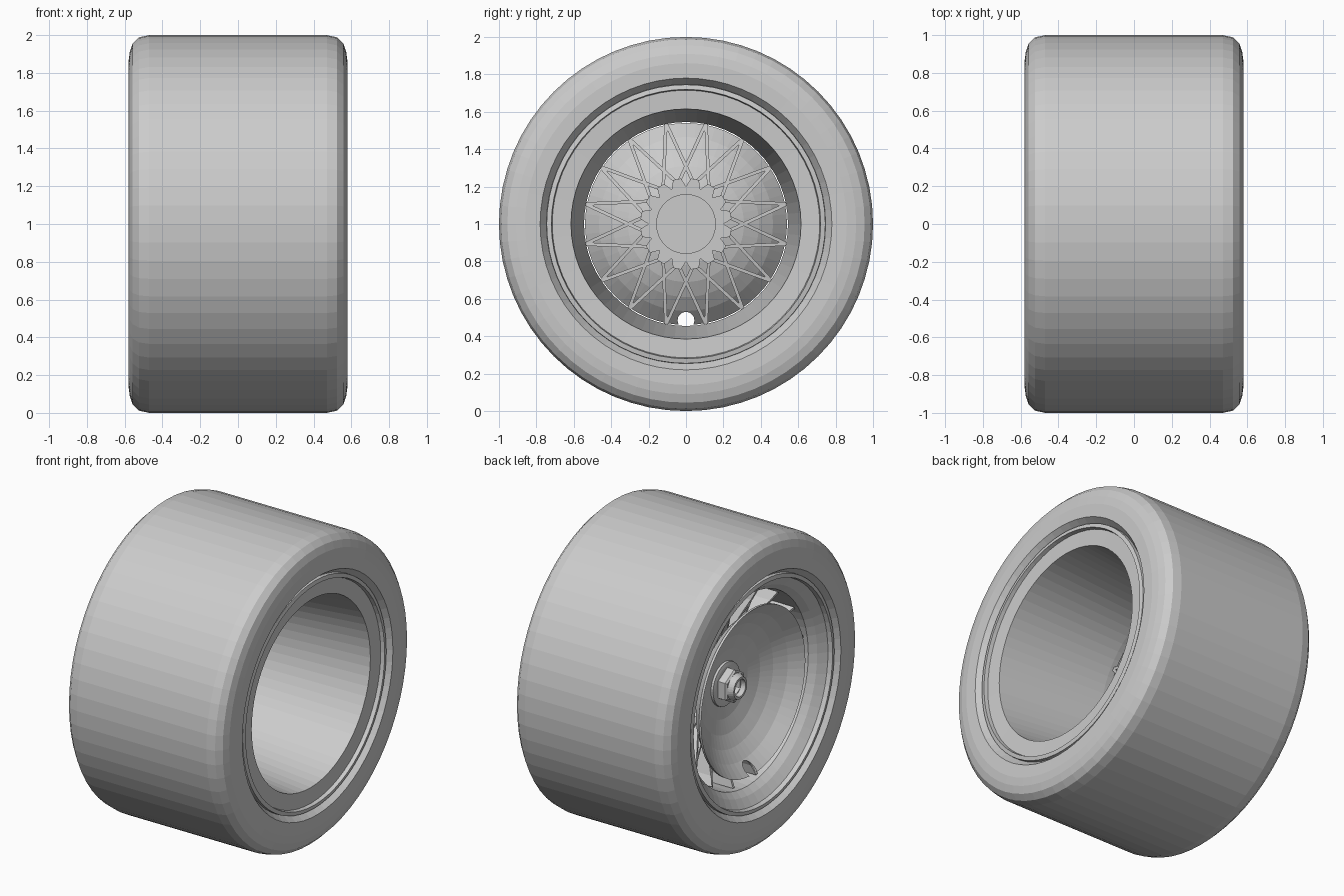
import bpy, bmesh
from math import sin, cos, pi, radians

if "Cube" in bpy.data.objects:
    bpy.data.objects.remove(bpy.data.objects["Cube"])

CZ = 1.0  # axle height


def finish(bm, name):
    bmesh.ops.recalc_face_normals(bm, faces=bm.faces)
    me = bpy.data.meshes.new(name)
    bm.to_mesh(me)
    bm.free()
    ob = bpy.data.objects.new(name, me)
    bpy.context.collection.objects.link(ob)
    return ob


def pt(x, r, a):
    return (x, r * sin(a), CZ + r * cos(a))


def lathe(name, profile, n=64):
    """Spin a closed (x, radius) profile round the x axle."""
    bm = bmesh.new()
    rings = [[bm.verts.new(pt(x, r, 2 * pi * i / n)) for x, r in profile] for i in range(n)]
    m = len(profile)
    for i in range(n):
        a, b = rings[i], rings[(i + 1) % n]
        for j in range(m):
            k = (j + 1) % m
            bm.faces.new((a[j], a[k], b[k], b[j]))
    return finish(bm, name)


def prism(name, outline, x0, x1):
    """Extrude a closed (radius, angle) outline along x."""
    bm = bmesh.new()
    lo = [bm.verts.new(pt(x0, r, a)) for r, a in outline]
    hi = [bm.verts.new(pt(x1, r, a)) for r, a in outline]
    bm.faces.new(lo)
    bm.faces.new(hi)
    n = len(lo)
    for i in range(n):
        j = (i + 1) % n
        bm.faces.new((lo[i], lo[j], hi[j], hi[i]))
    return finish(bm, name)


# Tyre: slick tread, rounded shoulders, stepped bead
half = [(.47, 1.0), (.525, .988), (.558, .955), (.573, .91), (.58, .86), (.578, .78), (.53, .745), (.48, .745)]
lathe("tyre", half + [(-x, r) for x, r in reversed(half)])

# Rim barrel: long tapering inner side, short outer side with a lip
lathe("rim", [(.555, .745), (.56, .72), (.535, .715), (.53, .615), (-.2, .545), (-.24, .545),
              (-.25, .612), (-.45, .625), (-.49, .66), (-.53, .715), (-.56, .72),
              (-.555, .745), (-.48, .75), (.48, .75)])

# Concave outer cover dish
curve = [(-.268, .05), (-.272, .14), (-.285, .22), (-.312, .31), (-.352, .39), (-.405, .465), (-.48, .54)]
cover = lathe("cover_dish", [(x - .008, r) for x, r in curve] + [(x + .008, r) for x, r in reversed(curve)])

# Valve notch at the bottom edge of the dish
notch = prism("notch_cutter", [(.045, 2 * pi * i / 20) for i in range(20)], -.6, -.3)
notch.location.z = -.515
notch.hide_render = True
notch.hide_viewport = True
cut = cover.modifiers.new("notch", 'BOOLEAN')
cut.operation = 'DIFFERENCE'
cut.object = notch
cut.solver = 'EXACT'

# Crossed mesh spokes: each outer node joins the inner nodes on either side
NODES, STEP, W = 16, 2 * pi / 16, .009
bm = bmesh.new()
for k in range(NODES):
    a = (k + .5) * STEP
    for s in (-1, 1):
        b = a + s * STEP
        y0, z0 = .22 * sin(b), .22 * cos(b)
        y1, z1 = .612 * sin(a), .612 * cos(a)
        # pass through the node at the barrel's narrowest radius
        yn, zn = .55 * sin(a), .55 * cos(a)
        d = ((yn - y0) ** 2 + (zn - z0) ** 2) ** .5
        u, v = -(zn - z0) / d * W, (yn - y0) / d * W
        sect = []
        for y, z, xb, xf in ((y0, z0, -.25, -.15), (yn, zn, -.40, -.22), (y1, z1, -.43, -.25)):
            sect.append([bm.verts.new((x, y + e * u, CZ + z + e * v))
                         for x, e in ((xb, -1), (xf, -1), (xf, 1), (xb, 1))])
        bm.faces.new(sect[0])
        bm.faces.new(sect[2])
        for p, q in zip(sect, sect[1:]):
            for i in range(4):
                j = (i + 1) % 4
                bm.faces.new((p[i], p[j], q[j], q[i]))
finish(bm, "mesh_spokes")

# Toothed hub with a round cap on the inner side
star = []
for k in range(NODES):
    a = (k + .5) * STEP
    star += [(.245, a - radians(5)), (.245, a + radians(5)), (.2, a + STEP / 2)]
prism("hub", star, -.255, -.14)
prism("hub_cap", [(.16, 2 * pi * i / 48) for i in range(48)], -.2, -.13)

# Centre-lock nut: washer, hexagon and hollow tip
lathe("nut_washer", [(-.26, .05), (-.26, .145), (-.295, .14), (-.3, .12), (-.3, .05)], 48)
lathe("nut_hex", [(-.29, .055), (-.29, .11), (-.35, .11), (-.36, .098), (-.36, .055)], 6)
lathe("nut_tip", [(-.25, .055), (-.25, .085), (-.36, .085), (-.395, .07), (-.395, .055)], 32)
